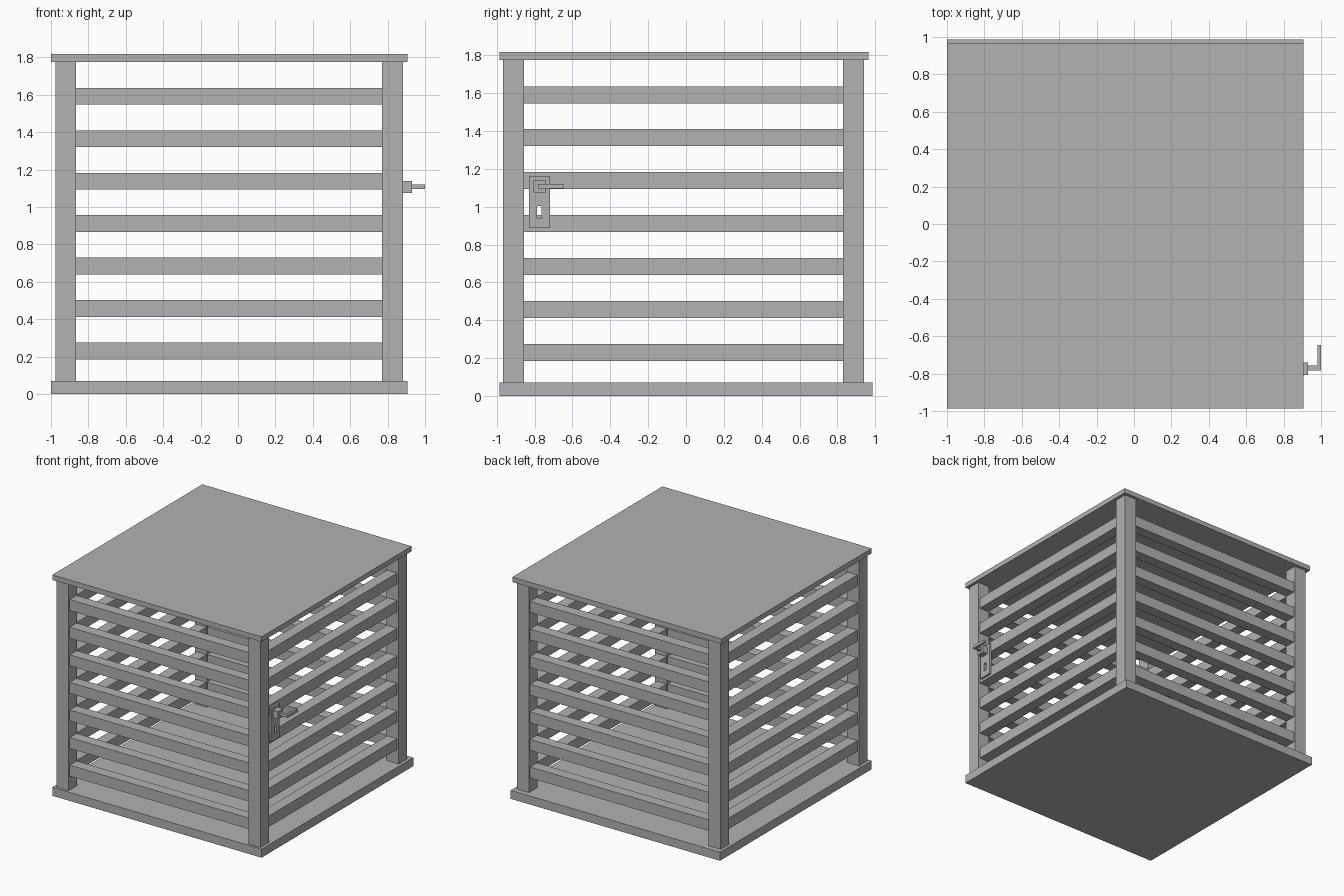
import bpy
import bmesh
from mathutils import Vector

default = bpy.data.objects.get("Cube")
if default:
    bpy.data.objects.remove(default, do_unlink=True)

grey = bpy.data.materials.new("plain_grey")
grey.use_nodes = True
colour = (0.445, 0.445, 0.445, 1)
grey.diffuse_color = colour
grey.node_tree.nodes["Principled BSDF"].inputs["Base Color"].default_value = colour


def box(name, x, y, z):
    """Flat-faced box spanning the given (low, high) ranges."""
    lo, hi = (Vector(c) for c in zip(x, y, z))
    bm = bmesh.new()
    bmesh.ops.create_cube(bm, size=1)
    for v in bm.verts:
        v.co = (lo + hi) / 2 + v.co * (hi - lo)
    mesh = bpy.data.meshes.new(name)
    bm.to_mesh(mesh)
    bm.free()
    mesh.materials.append(grey)
    obj = bpy.data.objects.new(name, mesh)
    bpy.context.collection.objects.link(obj)
    return obj


# Floor and roof panels
FLOOR_TOP, ROOF_BOTTOM = 0.07, 1.776
box("floor_panel", (-1, 0.905), (-0.986, 0.986), (0, FLOOR_TOP))
box("roof_panel", (-1, 0.905), (-0.986, 0.965), (ROOF_BOTTOM, 1.817))

# Corner posts
POST = 0.11
left_x, right_x = -0.975, 0.881
front_y, back_y = -0.967, 0.941
for side, x in (("right", (right_x - POST, right_x)), ("left", (left_x, left_x + POST))):
    for end, y in (("front", (front_y, front_y + POST)), ("back", (back_y - POST, back_y))):
        box(f"{end}_{side}_post".replace("right", "handle_side").replace("left", "far_side"),
            x, y, (FLOOR_TOP, ROOF_BOTTOM))

# Horizontal slats, slightly recessed between the posts on all four sides
INSET, THICK, HEIGHT = 0.015, 0.09, 0.09
span_x = (left_x + POST, right_x - POST)
span_y = (front_y + POST, back_y - POST)
for i in range(7):
    low = 0.185 + i * 0.227
    z = (low, low + HEIGHT)
    box(f"front_slat_{i}", span_x, (front_y + INSET, front_y + INSET + THICK), z)
    box(f"back_slat_{i}", span_x, (back_y - INSET - THICK, back_y - INSET), z)
    box(f"far_side_slat_{i}", (left_x + INSET, left_x + INSET + THICK), span_y, z)
    box(f"handle_side_slat_{i}", (right_x - INSET - THICK, right_x - INSET), span_y, z)

# Lock plate with a keyhole cut through it
plate = box("lock_plate", (right_x - INSET - 0.004, right_x + 0.002), (-0.83, -0.72), (0.887, 1.163))
keyhole = box("keyhole_cutter", (0.8, 0.95), (-0.788, -0.763), (0.937, 1.005))
keyhole.hide_render = True
keyhole.hide_set(True)
cut = plate.modifiers.new("keyhole", 'BOOLEAN')
cut.object = keyhole
cut.operation = 'DIFFERENCE'
cut.solver = 'EXACT'

# Bent door handle
box("handle_rose", (0.88, 0.93), (-0.806, -0.741), (1.075, 1.14))
box("handle_stem", (0.93, 0.98), (-0.782, -0.757), (1.096, 1.12))
box("handle_lever", (0.98, 1.0), (-0.782, -0.648), (1.096, 1.12))
